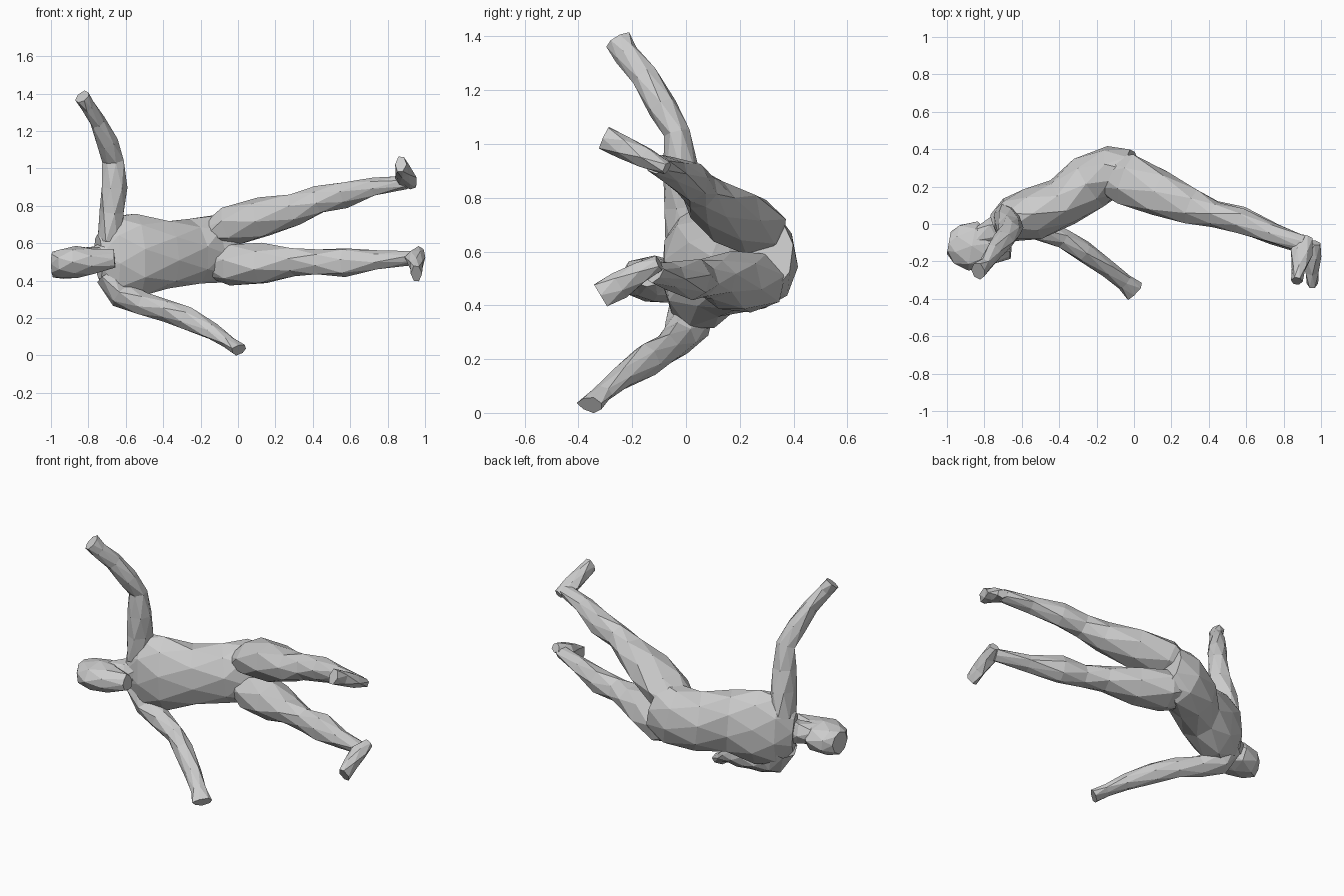
import bpy, bmesh, math, random
from mathutils import Vector

random.seed(4)


def loft(name, sections, n=7, ref=(0, 0, 1), jitter=0.006, start_cap=True):
    """Faceted tube through sections (x, y, z, half width along ref, half depth)."""
    bm = bmesh.new()
    pts = [Vector(s[:3]) for s in sections]
    rings = []
    for i, s in enumerate(sections):
        t = (pts[min(i + 1, len(pts) - 1)] - pts[max(i - 1, 0)]).normalized()
        v = t.cross(Vector(ref)).normalized()
        u = v.cross(t)
        ring = []
        for k in range(n):
            a = 2 * math.pi * (k + 0.5 * (i % 2)) / n
            j = 1.04 + random.uniform(-1, 1) * jitter / max(s[3], s[4])
            ring.append(bm.verts.new(pts[i] + (u * math.cos(a) * s[3] + v * math.sin(a) * s[4]) * j))
        rings.append(ring)
    # staggered triangles between neighbouring rings
    for i, (r, q) in enumerate(zip(rings, rings[1:])):
        for k in range(n):
            m = (k + 1) % n
            if i % 2 == 0:
                bm.faces.new((r[k], r[m], q[k]))
                bm.faces.new((r[m], q[m], q[k]))
            else:
                bm.faces.new((r[k], r[m], q[m]))
                bm.faces.new((r[k], q[m], q[k]))
    bm.faces.new(rings[-1])
    cap = bm.faces.new(rings[0][::-1])
    bmesh.ops.recalc_face_normals(bm, faces=bm.faces)
    if not start_cap:  # end is buried inside another part
        bm.faces.remove(cap)
    me = bpy.data.meshes.new(name)
    bm.to_mesh(me)
    bm.free()
    ob = bpy.data.objects.new(name, me)
    bpy.context.collection.objects.link(ob)
    return ob


# torso, bent at the waist, from collar to buttocks
loft("torso", [
    (-.745, -.01, .525, .12, .06), (-.665, .02, .53, .215, .115),
    (-.54, .055, .53, .215, .14), (-.38, .115, .54, .18, .13),
    (-.24, .225, .55, .17, .145), (-.11, .285, .575, .18, .132),
    (-.005, .295, .60, .15, .10)], n=9)

# neck and head, chin tucked forward
loft("neck", [(-.66, .01, .53, .10, .09), (-.75, -.035, .52, .068, .07),
              (-.84, -.085, .51, .06, .06)], n=6, start_cap=False)
loft("head", [(-.99, -.10, .49, .065, .055), (-.945, -.108, .49, .08, .11),
              (-.86, -.118, .50, .085, .13), (-.775, -.14, .505, .072, .09),
              (-.66, -.145, .515, .045, .04)], n=8)

# legs
loft("upper_leg_raised", [
    (-.17, .265, .64, .06, .095), (-.04, .235, .695, .11, .135),
    (.13, .165, .74, .108, .118), (.31, .09, .78, .085, .09),
    (.43, .05, .83, .07, .065), (.57, .02, .86, .066, .068),
    (.73, -.05, .90, .045, .052), (.90, -.11, .928, .037, .043)], start_cap=False)
loft("lower_leg", [
    (-.17, .265, .495, .07, .095), (-.04, .24, .485, .11, .135),
    (.13, .17, .485, .11, .118), (.30, .10, .50, .075, .09),
    (.43, .055, .495, .065, .065), (.57, .025, .495, .078, .068),
    (.75, -.055, .51, .05, .052), (.94, -.125, .525, .037, .04)], start_cap=False)

# feet, heel to toe
loft("raised_foot", [(.925, -.07, .912, .025, .03), (.895, -.15, .95, .042, .058),
                     (.88, -.235, .99, .045, .036), (.87, -.305, 1.022, .048, .028)], n=6)
loft("lower_foot", [(.968, -.10, .557, .025, .03), (.95, -.17, .525, .044, .054),
                    (.953, -.25, .478, .05, .036), (.953, -.318, .437, .054, .028)], n=6)

# arms, shoulder to flat hand
loft("raised_arm", [
    (-.69, .02, .62, .068, .09), (-.675, .0, .77, .066, .08),
    (-.665, -.02, .90, .066, .062), (-.665, -.035, 1.04, .054, .046),
    (-.70, -.085, 1.14, .055, .053), (-.75, -.155, 1.25, .042, .052),
    (-.80, -.225, 1.335, .034, .045), (-.83, -.255, 1.383, .04, .048)],
     ref=(1, 0, 0), start_cap=False)
loft("lowered_arm", [
    (-.685, .03, .43, .07, .09), (-.62, .01, .325, .072, .08),
    (-.51, -.025, .275, .065, .065), (-.38, -.075, .24, .056, .048),
    (-.27, -.145, .195, .058, .053), (-.14, -.24, .128, .042, .05),
    (-.05, -.31, .073, .031, .044), (.005, -.355, .03, .032, .058)], start_cap=False)
